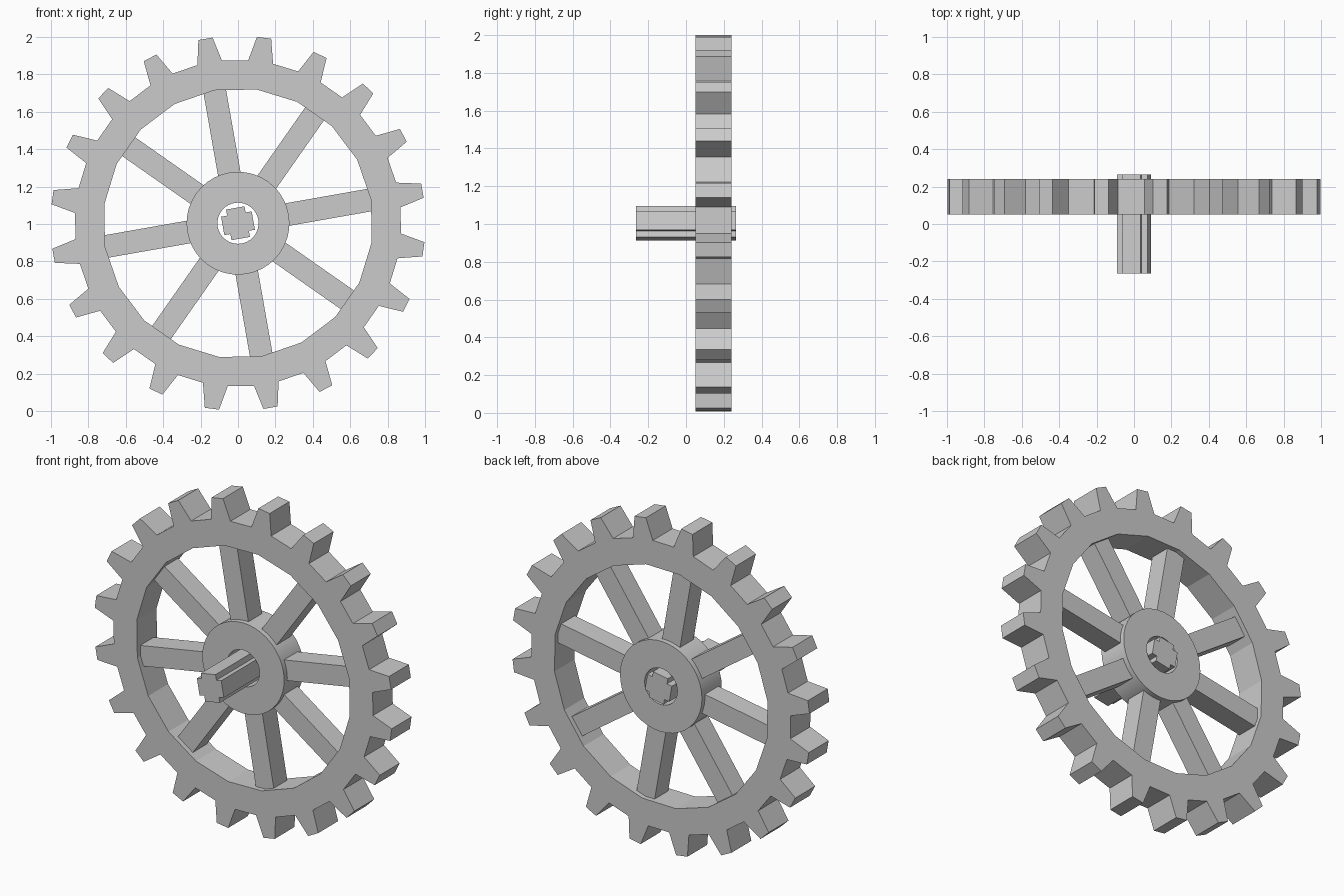
import bpy, bmesh, math
from mathutils import Matrix, Vector

cube = bpy.data.objects.get("Cube")
if cube:
    bpy.data.objects.remove(cube, do_unlink=True)

CENTRE_Z = 1.004
TILT = 10            # whole wheel is turned by this many degrees
FRONT, BACK = 0.05, 0.24
TEETH, SPOKES = 20, 8

grey = bpy.data.materials.new("plain grey")
grey.use_nodes = True
grey.diffuse_color = (0.6, 0.6, 0.6, 1)
grey.node_tree.nodes["Principled BSDF"].inputs["Base Color"].default_value = (0.6, 0.6, 0.6, 1)


def polar(radius, degrees):
    a = math.radians(degrees + TILT)
    return Vector((radius * math.cos(a), 0, CENTRE_Z + radius * math.sin(a)))


def slab(name, polygons, y0, y1):
    """Extrude flat polygons in the xz plane from y0 to y1."""
    bm = bmesh.new()
    for poly in polygons:
        bm.faces.new([bm.verts.new((p.x, y0, p.z)) for p in poly])
    bmesh.ops.remove_doubles(bm, verts=bm.verts, dist=1e-4)
    result = bmesh.ops.extrude_face_region(bm, geom=bm.faces[:], use_keep_orig=True)
    moved = [g for g in result["geom"] if isinstance(g, bmesh.types.BMVert)]
    bmesh.ops.translate(bm, verts=moved, vec=(0, y1 - y0, 0))
    bmesh.ops.recalc_face_normals(bm, faces=bm.faces[:])
    mesh = bpy.data.meshes.new(name)
    bm.to_mesh(mesh)
    bm.free()
    mesh.materials.append(grey)
    obj = bpy.data.objects.new(name, mesh)
    bpy.context.collection.objects.link(obj)
    return obj


# Toothed rim: one tooth and one valley per step
INNER, ROOT, TIP = 0.722, 0.873, 1.002
step = 360 / TEETH
rim = []
for i in range(TEETH):
    a, b = i * step, (i + 1) * step
    rim.append([polar(INNER, a), polar(ROOT, a - 4.4), polar(TIP, a - 2.2),
                polar(TIP, a + 2.2), polar(ROOT, a + 4.4)])
    rim.append([polar(INNER, a), polar(ROOT, a + 4.4),
                polar(ROOT, b - 4.4), polar(INNER, b)])
slab("toothed_rim", rim, FRONT, BACK)

# Hub with a round bore
sides = 40
turn = 360 / sides
hub = slab("hub", [[polar(0.11, i * turn), polar(0.275, i * turn),
                    polar(0.275, (i + 1) * turn), polar(0.11, (i + 1) * turn)]
                   for i in range(sides)], FRONT, BACK)
bpy.ops.object.select_all(action="DESELECT")
hub.select_set(True)
bpy.context.view_layer.objects.active = hub
bpy.ops.object.shade_smooth_by_angle(angle=math.radians(30))

# Spokes, slightly recessed from both faces of the wheel
for i in range(SPOKES):
    angle = i * 360 / SPOKES
    along = polar(1, angle) - polar(0, angle)
    across = Vector((-along.z, 0, along.x)) * 0.061
    near, far = polar(0.255, angle), polar(0.73, angle)
    slab(f"spoke_{i + 1}", [[near - across, far - across, far + across, near + across]],
         FRONT + 0.03, BACK - 0.03)

# Cross-shaped axle through the bore
LONG, HALF = 0.083, 0.05
quarter = [(LONG, -HALF), (LONG, HALF), (HALF, HALF)]
cross = []
for i in range(4):
    spin = Matrix.Rotation(-math.radians(90 * i + TILT), 3, "Y")
    cross += [spin @ Vector((x, 0, z)) + Vector((0, 0, CENTRE_Z)) for x, z in quarter]
slab("cross_axle", [cross], -0.265, 0.265)
